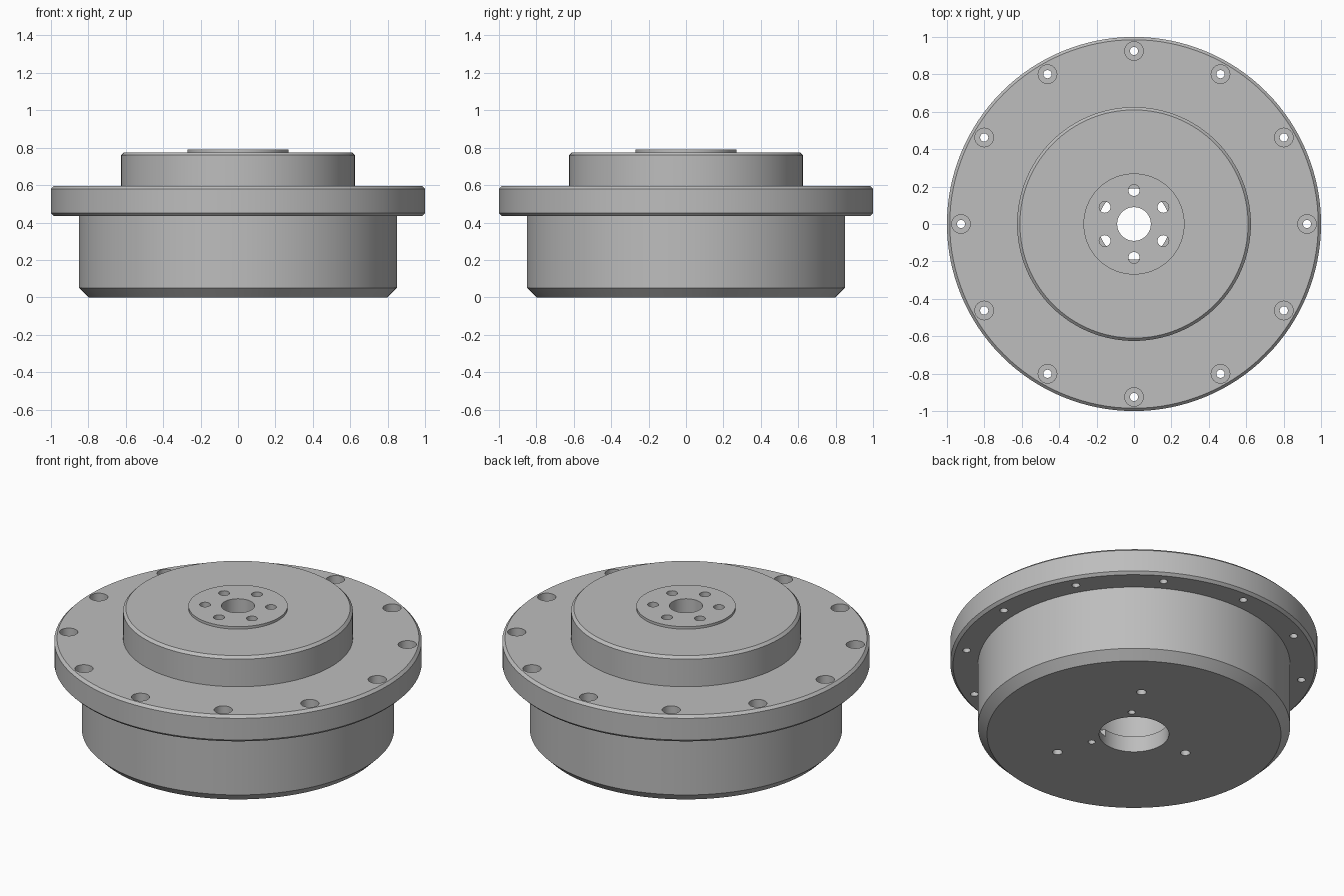
import bpy, bmesh, math
from mathutils import Matrix, Vector

cube = bpy.data.objects.get("Cube")
if cube:
    bpy.data.objects.remove(cube, do_unlink=True)

GREY = (0.51, 0.51, 0.51, 1)
metal = bpy.data.materials.new("machined_grey")
metal.use_nodes = True
metal.diffuse_color = GREY
metal.node_tree.nodes["Principled BSDF"].inputs["Base Color"].default_value = GREY


def lathe(name, profile, steps, places=((0, 0),)):
    """Spin a closed radius/height profile, once for each place."""
    total = bmesh.new()
    for px, py in places:
        verts = [total.verts.new((r, 0, z)) for r, z in profile]
        edges = [total.edges.new((verts[i], verts[(i + 1) % len(verts)]))
                 for i in range(len(verts))
                 if profile[i][0] + profile[(i + 1) % len(verts)][0] > 0]
        old = set(total.verts) - set(verts)
        bmesh.ops.spin(total, geom=verts + edges, cent=(0, 0, 0), axis=(0, 0, 1),
                       angle=math.tau, steps=steps, use_duplicate=False)
        fresh = [v for v in total.verts if v not in old]
        bmesh.ops.translate(total, verts=fresh, vec=(px, py, 0))
    bmesh.ops.remove_doubles(total, verts=total.verts, dist=1e-4)
    bmesh.ops.recalc_face_normals(total, faces=total.faces)
    mesh = bpy.data.meshes.new(name)
    total.to_mesh(mesh)
    total.free()
    obj = bpy.data.objects.new(name, mesh)
    obj.data.materials.append(metal)
    bpy.context.collection.objects.link(obj)
    return obj


def polar(radius, degrees):
    return radius * math.cos(math.radians(degrees)), radius * math.sin(math.radians(degrees))


def drill(r, low, high):
    return [(0, low), (r, low), (r, high), (0, high)]


# Stepped body: drum, flange, upper drum, output face, centre bore and cavity
body = lathe("gear_housing", [
    (0.19, 0), (0.80, 0), (0.85, 0.05), (0.85, 0.435), (0.985, 0.435),
    (1, 0.45), (1, 0.58), (0.985, 0.595), (0.625, 0.595), (0.625, 0.76),
    (0.61, 0.775), (0.27, 0.775), (0.27, 0.79), (0.09, 0.79), (0.09, 0.5),
    (0.22, 0.5), (0.22, 0.095), (0.19, 0.095)], 128)

# Counterbored flange holes
cutters = [lathe("flange_hole_cutter",
                 [(0, 0.4), (0.022, 0.4), (0.022, 0.54), (0.05, 0.54), (0.05, 0.7), (0, 0.7)],
                 24, [polar(0.925, a) for a in range(0, 360, 30)])]

# Bolt holes in the output face
cutters.append(lathe("output_hole_cutter", drill(0.03, 0.4, 0.9), 24,
                     [polar(0.18, a) for a in range(30, 390, 60)]))

# Small blind holes in the base
cutters.append(lathe("base_hole_cutter", drill(0.027, -0.1, 0.12), 20,
                     [polar(0.46, -65), polar(0.46, 55), polar(0.345, 176)]))
cutters.append(lathe("base_pin_cutter", drill(0.02, -0.1, 0.08), 20,
                     [polar(0.24, 47), polar(0.245, -60)]))

# Notch in the upper edge of the base opening
bm = bmesh.new()
turn = Matrix.Rotation(math.radians(-60), 4, "Z")
bmesh.ops.create_cube(bm, size=1, matrix=turn @ Matrix.Translation(Vector((0.19, 0, 0.09)))
                      @ Matrix.Diagonal((0.05, 0.1, 0.08, 1)))
mesh = bpy.data.meshes.new("notch_cutter")
bm.to_mesh(mesh)
bm.free()
mesh.materials.append(metal)
notch = bpy.data.objects.new("notch_cutter", mesh)
bpy.context.collection.objects.link(notch)
cutters.append(notch)

# Cut the holes, then shade smooth with sharp edges
bpy.ops.object.select_all(action="DESELECT")
body.select_set(True)
bpy.context.view_layer.objects.active = body
for cutter in cutters:
    cutter.hide_render = True
    cut = body.modifiers.new(cutter.name, "BOOLEAN")
    cut.operation = "DIFFERENCE"
    cut.solver = "EXACT"
    cut.object = cutter
    bpy.ops.object.modifier_apply(modifier=cut.name)
    bpy.data.objects.remove(cutter, do_unlink=True)
bpy.ops.object.shade_smooth_by_angle(angle=math.radians(25))
